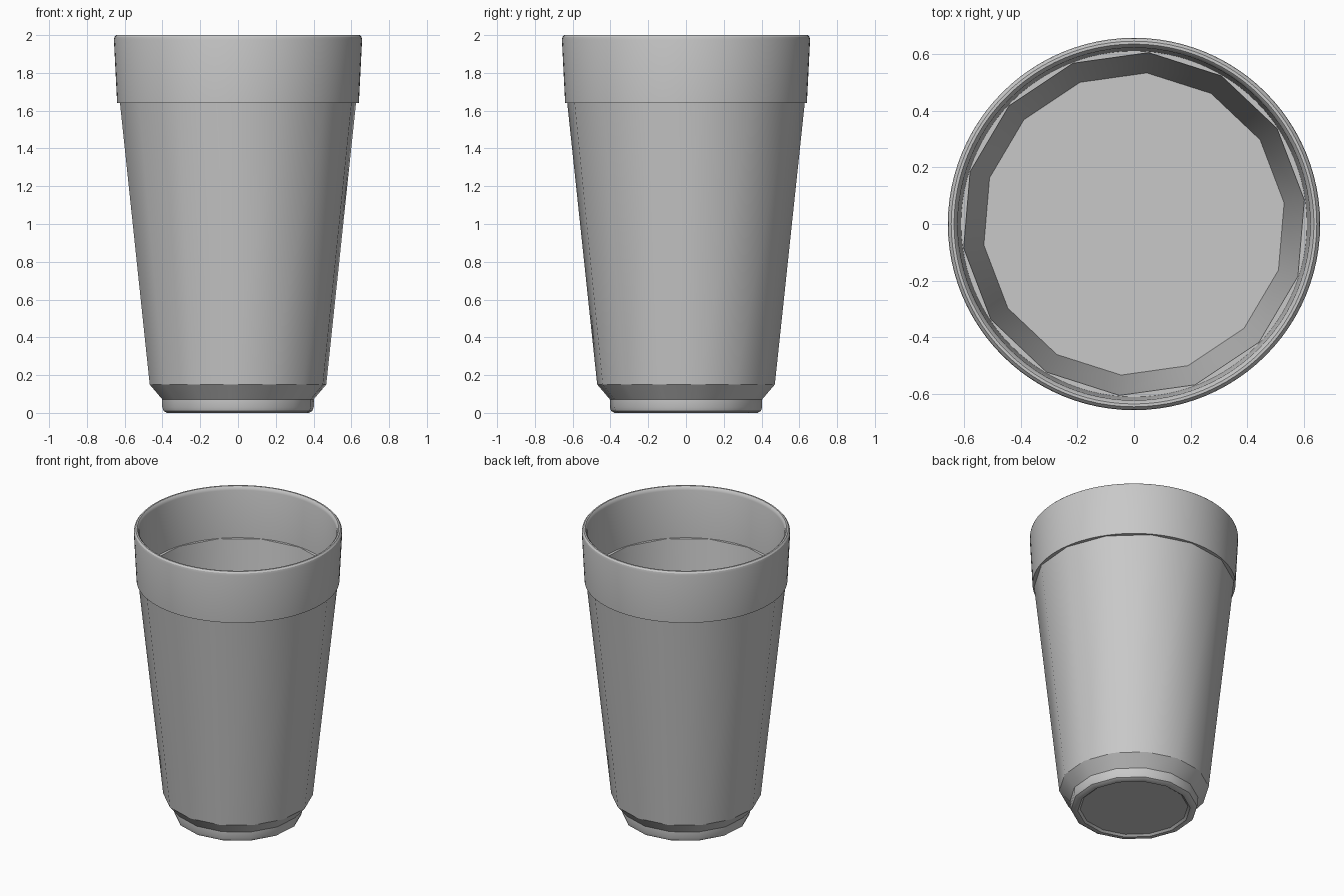
import bpy, bmesh, math

cube = bpy.data.objects.get("Cube")
if cube:
    bpy.data.objects.remove(cube, do_unlink=True)

grey = bpy.data.materials.new("plain_grey")
grey.use_nodes = True
colour = (0.58, 0.58, 0.58, 1)
grey.diffuse_color = colour
grey.node_tree.nodes["Principled BSDF"].inputs["Base Color"].default_value = colour


def lathe(name, profile, sides, turn=0.0, closed=False):
    """Turn a (radius, height) profile about z; zero radius makes a pole."""
    bm = bmesh.new()
    rings = []
    for r, z in profile:
        if r == 0:
            rings.append([bm.verts.new((0, 0, z))] * sides)
        else:
            angles = [turn + math.tau * i / sides for i in range(sides)]
            rings.append([bm.verts.new((r * math.cos(a), r * math.sin(a), z)) for a in angles])
    pairs = list(zip(rings, rings[1:]))
    if closed:
        pairs.append((rings[-1], rings[0]))
    for low, high in pairs:
        for i in range(sides):
            j = (i + 1) % sides
            corners = dict.fromkeys((low[i], low[j], high[j], high[i]))
            bm.faces.new(list(corners))
    bmesh.ops.recalc_face_normals(bm, faces=bm.faces)
    mesh = bpy.data.meshes.new(name)
    bm.to_mesh(mesh)
    bm.free()
    mesh.materials.append(grey)
    obj = bpy.data.objects.new(name, mesh)
    bpy.context.collection.objects.link(obj)
    bpy.ops.object.select_all(action="DESELECT")
    obj.select_set(True)
    bpy.context.view_layer.objects.active = obj
    bpy.ops.object.shade_smooth_by_angle(angle=math.radians(30))
    return obj


# Faceted tumbler: recessed base, rounded foot, chamfer, tapered wall, inner floor
lathe("cup_body", [
    (0, 0.012), (0.34, 0.012), (0.355, 0), (0.38, 0), (0.398, 0.01), (0.405, 0.03),
    (0.405, 0.072), (0.472, 0.15), (0.632, 1.65), (0.607, 1.65), (0.535, 1.0), (0, 1.0),
], 14, math.radians(8))

# Round lip band with a soft top edge
lathe("lip_band", [
    (0.64, 1.64), (0.657, 1.975), (0.654, 1.99), (0.645, 2.0), (0.635, 2.0),
    (0.626, 1.99), (0.622, 1.975), (0.61, 1.64),
], 96, closed=True)
